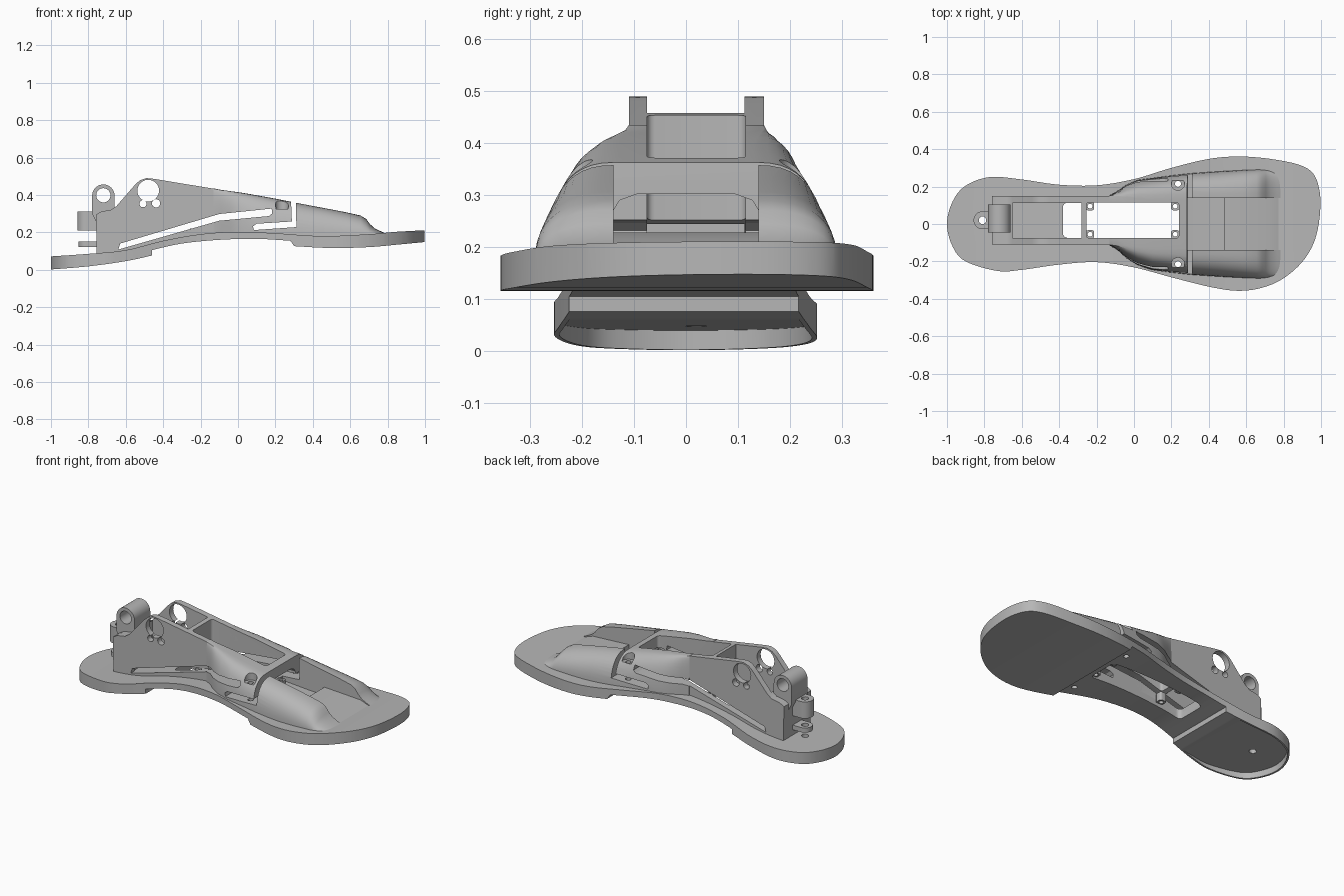
import bpy, bmesh, math
from mathutils import Vector

if "Cube" in bpy.data.objects:
    bpy.data.objects.remove(bpy.data.objects["Cube"])

mat = bpy.data.materials.new("grey plastic")
mat.diffuse_color = (0.47, 0.47, 0.47, 1)
mat.use_nodes = True
mat.node_tree.nodes["Principled BSDF"].inputs["Base Color"].default_value = mat.diffuse_color
CY = 0.02  # centre line of the frame


def spline(pts, closed=False, n=6):
    """Catmull-Rom through 2D points."""
    out, m = [], len(pts)
    for i in range(m if closed else m - 1):
        g = lambda k: Vector(pts[k % m] if closed else pts[max(0, min(m - 1, k))])
        a, b, c, d = g(i - 1), g(i), g(i + 1), g(i + 2)
        for j in range(n):
            t = j / n
            out.append(0.5 * (2 * b + (c - a) * t + (2 * a - 5 * b + 4 * c - d) * t * t
                              + (3 * b - a - 3 * c + d) * t ** 3))
    if not closed:
        out.append(Vector(pts[-1]))
    return [tuple(p) for p in out]


def loft(name, rings):
    """Closed solid through equally long rings of 3D points."""
    bm = bmesh.new()
    vs = [[bm.verts.new(p) for p in r] for r in rings]
    n = len(rings[0])
    for a, b in zip(vs, vs[1:]):
        for i in range(n):
            bm.faces.new((a[i], a[(i + 1) % n], b[(i + 1) % n], b[i]))
    bm.faces.new(vs[0][::-1])
    bm.faces.new(vs[-1])
    bmesh.ops.recalc_face_normals(bm, faces=bm.faces)
    me = bpy.data.meshes.new(name)
    bm.to_mesh(me)
    bm.free()
    ob = bpy.data.objects.new(name, me)
    bpy.context.collection.objects.link(ob)
    me.materials.append(mat)
    return ob


def side(name, prof, y0, y1):  # x-z profile pushed along y
    return loft(name, [[(x, y, z) for x, z in prof] for y in (y0, y1)])


def plan(name, prof, z0, z1):  # x-y outline pushed along z
    return loft(name, [[(x, y, z) for x, y in prof] for z in (z0, z1)])


def circle(cx, cy, r, n=32):
    return [(cx + r * math.cos(2 * math.pi * i / n), cy + r * math.sin(2 * math.pi * i / n)) for i in range(n)]


def rounded(x0, x1, y0, y1, r):
    pts = []
    for k, (cx, cy) in enumerate(((x1 - r, y1 - r), (x0 + r, y1 - r), (x0 + r, y0 + r), (x1 - r, y0 + r))):
        for j in range(5):
            a = math.pi / 2 * (k + j / 4)
            pts.append((cx + r * math.cos(a), cy + r * math.sin(a)))
    return pts


def apply(obs, cutter, op='DIFFERENCE'):
    for ob in obs:
        m = ob.modifiers.new("cut", 'BOOLEAN')
        m.object, m.operation, m.solver = cutter, op, 'EXACT'
        bpy.context.view_layer.objects.active = ob
        bpy.ops.object.modifier_apply(modifier=m.name)
    bpy.data.objects.remove(cutter)


# sole: foot outline crossed with an arched side profile
outline = spline([(-1, 0), (-.97, .12), (-.9, .205), (-.77, .251), (-.6, .238), (-.4, .21), (-.2, .207),
                  (0, .24), (.2, .3), (.4, .348), (.57, .361), (.75, .345), (.9, .31), (.97, .25), (.997, .12),
                  (.975, -.06), (.91, -.19), (.8, -.29), (.68, -.342), (.55, -.357), (.4, -.335), (.2, -.285),
                  (0, -.232), (-.2, -.204), (-.4, -.217), (-.6, -.245), (-.73, -.251), (-.9, -.2), (-.97, -.12)], True)
top = spline([(-1.02, .07), (-.8, .085), (-.6, .105), (-.4, .155), (-.2, .19), (0, .203), (.2, .195),
              (.45, .18), (.7, .19), (.85, .203), (1.02, .212)])
arch = spline([(-.46, .105), (-.3, .14), (-.1, .16), (.1, .165), (.28, .155)])
heel = spline([(-1.02, 0), (-.8, .018), (-.6, .046), (-.46, .076)])
toe = spline([(.3, .126), (.5, .116), (.7, .121), (.85, .134), (1.02, .15)])
sole = plan("sole", outline, -.1, .5)
apply([sole], side("profile", heel + arch + toe + top[::-1], -.6, .6), 'INTERSECT')

# shallow hollow under the heel, leaving a thin rim
inner = [(-.73 + (x + .73) * .96, y * .96) for x, y in outline if x < -.5]
inner += [(-.44, .205), (-.44, -.205)]
inner.sort(key=lambda p: math.atan2(p[1], p[0] + .6))
apply([sole], loft("hollow", [[(x, y, -.1) for x, y in inner],
                              [(x, y, .04 + (x + .98) * .045) for x, y in inner]]))

# rear frame: two cheeks with a solid heel end
frame = side("rear_frame", [(-.755, .08), (-.76, .295), (-.73, .312), (-.68, .32), (-.65, .34), (-.55, .455),
                            (-.525, .478), (-.49, .49), (-.45, .486), (-.08, .425), (.0, .33), (.02, .17),
                            (-.3, .16), (-.6, .09)], -.11, .15)

# flared body: rounded shoulders running down towards the toes
rings = []
for x, h, w in ((-.13, .435, .135), (-.09, .427, .157), (-.04, .42, .197), (.02, .412, .228), (.1, .398, .247),
                (.2, .38, .26), (.3, .36, .271), (.45, .332, .281), (.58, .307, .288), (.655, .29, .291),
                (.685, .272, .291), (.705, .245, .29), (.73, .222, .289), (.765, .205, .287), (.8, .19, .285)):
    c = CY * max(0, min(1, (.1 - x) / .2))
    half = []
    for i in range(13):
        t = math.pi / 2 * i / 12
        half.append((.13 + (w - .13) * max(0, math.cos(t)) ** .74, .17 + (h - .17) * math.sin(t) ** .82))
    rings.append([(x, c + y, z) for y, z in half] + [(x, c - y, z) for y, z in half[::-1]])
body = loft("flared_body", rings)

# toe channel and the arch under the crossbar
apply([body], side("channel", [(.285, .1), (.9, .1), (.9, .6), (.285, .6)], -.14, .14))
opening = [(-.14, .1), (.14, .1), (.14, .27), (.128, .29), (.095, .302), (-.095, .302), (-.128, .29), (-.14, .27)]
apply([body], loft("under", [[(x, y, z) for y, z in opening] for x in (.2, .3)]))

# heel pocket, upper openings and the single long opening through the sole
apply([frame, body], side("pocket", [(-.65, .105), (-.28, .21), (-.28, .6), (-.65, .6)], -.075, .113))
apply([sole, frame, body], plan("sole_opening", rounded(-.38, .24, -.074, .114, .025), -.1, .225))
apply([frame, body], plan("small_opening", rounded(-.38, -.285, -.073, .113, .025), -.1, .6))
apply([frame, body], plan("large_opening", rounded(-.255, .24, -.075, .115, .015), -.1, .6))

# long flexure slot and the stepped slot in the sides
apply([frame, body], side("long_slot", [(-.64, .108), (-.1, .262), (.165, .287), (.182, .3), (.18, .327),
                                        (-.1, .298), (-.63, .14)], -.5, .5))
apply([body], side("step_slot", [(.085, .212), (.312, .228), (.308, .45), (.28, .45), (.288, .258), (.1, .246),
                                 (.08, .232)], -.5, .5))

# pivot holes in the cheeks
for x, z, r in ((-.48, .423, .058), (-.508, .353, .019), (-.438, .355, .022)):
    apply([frame], side("hole", circle(x, z, r), -.5, .5))

# counterbored screw holes in the shoulders
for y in (-.215, .215):
    apply([body], plan("bore", circle(.235, y, .035), .325, .6))
    apply([body, sole], plan("bolt", circle(.235, y, .016), -.1, .6))
apply([sole], plan("heel_hole", circle(-.81, CY, .02), -.1, .3))

# sloped toe plate between the shoulders
ramp = side("toe_ramp", [(.48, .16), (.48, .228), (.72, .215), (.79, .19), (.79, .16)], -.142, .142)

# corner screw tabs inside the large opening
tabs = []
for i, x in enumerate((-.235, .22)):
    for j, y in enumerate((-.055, .095)):
        tab = plan("screw_tab_%d" % (2 * i + j + 1), rounded(x - .022, x + .022, y - .022, y + .022, .012), .17, .22)
        apply([tab], plan("tab_hole", circle(x, y, .013, 16), .1, .3))
        tabs.append(tab)

# upright lug with an eye at the heel
eye = [(-.72 + .06 * math.cos(math.pi * i / 16), .396 + .06 * math.sin(math.pi * i / 16)) for i in range(17)]
lug = side("heel_lug", eye + [(-.78, .3), (-.755, .25), (-.66, .25), (-.66, .3)], -.045, .105)
apply([lug], side("eye_hole", circle(-.72, .398, .038), -.5, .5))

# vertical cable guide and lower tab behind the heel
guide = []
for name, z0, z1, r in (("cable_guide", .21, .31, .048), ("lower_tab", .122, .15, .042)):
    arc = [(-.81 + r * math.cos(a), CY + r * math.sin(a)) for a in (math.pi * (.5 + i / 16) for i in range(17))]
    g = plan(name, arc + [(-.74, CY - r), (-.74, CY + r)], z0, z1)
    apply([g], plan("guide_hole", circle(-.81, CY, .02), 0, .5))
    guide.append(g)

# smooth the curved faces, keep edges sharp
bpy.ops.object.select_all(action='DESELECT')
for ob in [sole, frame, body, ramp, lug] + tabs + guide:
    ob.select_set(True)
bpy.context.view_layer.objects.active = sole
bpy.ops.object.shade_smooth_by_angle(angle=math.radians(30))
